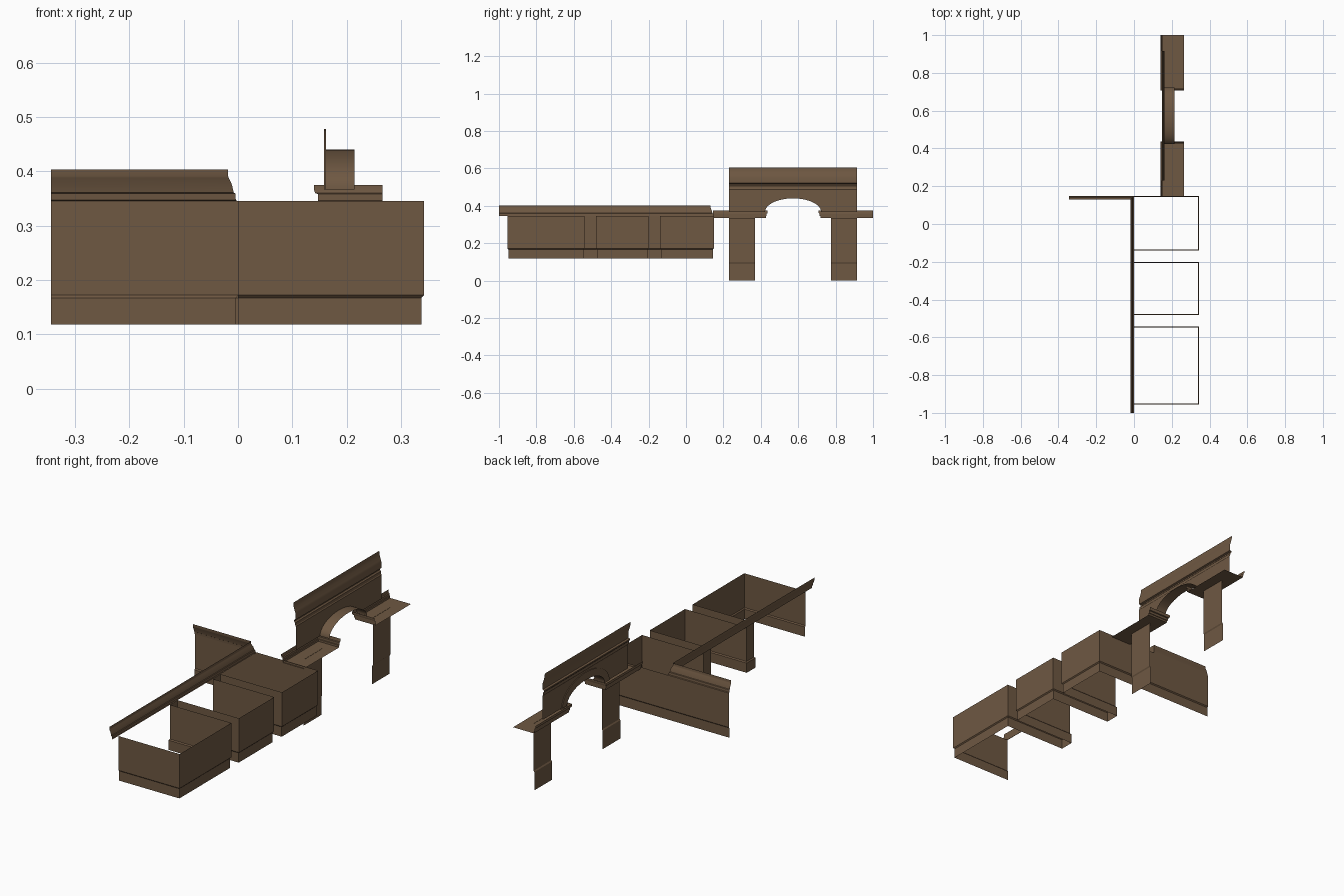
import bpy, math
from mathutils import Vector

if "Cube" in bpy.data.objects:
    bpy.data.objects.remove(bpy.data.objects["Cube"])

mat = bpy.data.materials.new("brown_wood")
mat.diffuse_color = (0.158, 0.098, 0.055, 1)
mat.use_nodes = True
mat.node_tree.nodes["Principled BSDF"].inputs["Base Color"].default_value = mat.diffuse_color


def make(name, verts, faces):
    me = bpy.data.meshes.new(name)
    me.from_pydata(verts, [], faces)
    me.materials.append(mat)
    ob = bpy.data.objects.new(name, me)
    bpy.context.collection.objects.link(ob)
    return ob


def strips(name, rows):
    """Join consecutive rows of points with quads."""
    n = len(rows[0])
    verts = [p for r in rows for p in r]
    faces = [(i * n + j, (i + 1) * n + j, (i + 1) * n + j + 1, i * n + j + 1)
             for i in range(len(rows) - 1) for j in range(n - 1)]
    return make(name, verts, faces)


def sweep(name, path, profile, mirror_y=None):
    """Sweep an (offset, z) profile along a plan path, mitred, offset to the left."""
    pts = [Vector(p) for p in path]
    rows = []
    for i, p in enumerate(pts):
        normals = []
        if i > 0:
            d = (p - pts[i - 1]).normalized()
            normals.append(Vector((-d.y, d.x)))
        if i < len(pts) - 1:
            d = (pts[i + 1] - p).normalized()
            normals.append(Vector((-d.y, d.x)))
        m = sum(normals, Vector((0, 0))).normalized()
        m /= m.dot(normals[0])
        row = []
        for o, z in profile:
            q = p + m * o
            y = q.y if mirror_y is None else 2 * mirror_y - q.y
            row.append((q.x, y, z))
        rows.append(row)
    return strips(name, rows)


# alcove wall: three open recesses, piers between, then the return wall
Y_END, DEPTH = 0.149, 0.343
bays = [(-0.955, -0.543), (-0.482, -0.201), (-0.139, Y_END)]
path = []
for y0, y1 in bays:
    path += [(0, y0), (DEPTH, y0), (DEPTH, y1)]
    path.append((0, y1) if y1 != Y_END else (-0.344, y1))
sweep("alcove_wall_with_baseboard", path,
      [(0.005, 0.118), (0.005, 0.167), (0, 0.172), (0, 0.345)])

# crown moulding round the room corner
sweep("crown_moulding", [(0, -1), (0, Y_END), (-0.344, Y_END)],
      [(0, 0.345), (0.004, 0.347), (0.005, 0.359), (0.008, 0.361),
       (0.011, 0.375), (0.017, 0.388), (0.018, 0.391), (0.018, 0.403)])

# arch piers and capitals, mirrored about the arch centre
CY = 0.5725
for side, mir in (("left", None), ("right", CY)):
    sweep(side + "_capital_moulding", [(0.15, 0.145), (0.15, 0.427), (0.266, 0.427)],
          [(0, 0.335), (0, 0.345), (0.003, 0.346), (0.003, 0.358),
           (0.008, 0.360), (0.010, 0.366), (0.010, 0.375)], mir)
    sweep(side + "_capital_underside", [(0.266, 0.145), (0.266, 0.427)],
          [(0, 0.335), (0.116, 0.335)], mir)
    sweep(side + "_pier", [(0.21, 0.23), (0.21, 0.37)],
          [(0.004, 0), (0.004, 0.092), (0, 0.098), (0, 0.336)], mir)

# arched wall
WX, A, B, CZ, N = 0.162, 0.15, 0.073, 0.367, 32
Y0, Y1, WALL_TOP = 0.23, 0.915, 0.488


def arc(x, extra):
    return [(x, CY - (A + extra) * math.cos(math.pi * i / N),
             CZ + (B + extra) * math.sin(math.pi * i / N)) for i in range(N + 1)]


lower = [(WX, Y0, CZ)] + arc(WX, 0) + [(WX, Y1, CZ)]
upper = [(x, y, WALL_TOP) for x, y, z in lower]
strips("arch_wall", [lower, upper])

# soffit and raised band round the arch
strips("arch_soffit", [arc(0.215, 0), arc(WX - 0.004, 0)])
strips("arch_band", [arc(WX - 0.004, 0), arc(WX - 0.004, 0.038), arc(WX, 0.038)])

# cornice above the arch
sweep("arch_cornice", [(WX, Y0), (WX, Y1)],
      [(0, WALL_TOP), (0.003, 0.492), (0.004, 0.505), (0.010, 0.511),
       (0.011, 0.518), (0.002, 0.521), (0.002, 0.553), (0.005, 0.562),
       (0.010, 0.578), (0.013, 0.59), (0.014, 0.605)])

for ob in bpy.data.objects:
    ob.select_set(True)
bpy.context.view_layer.objects.active = bpy.data.objects["arch_wall"]
bpy.ops.object.shade_smooth_by_angle(angle=math.radians(25))
